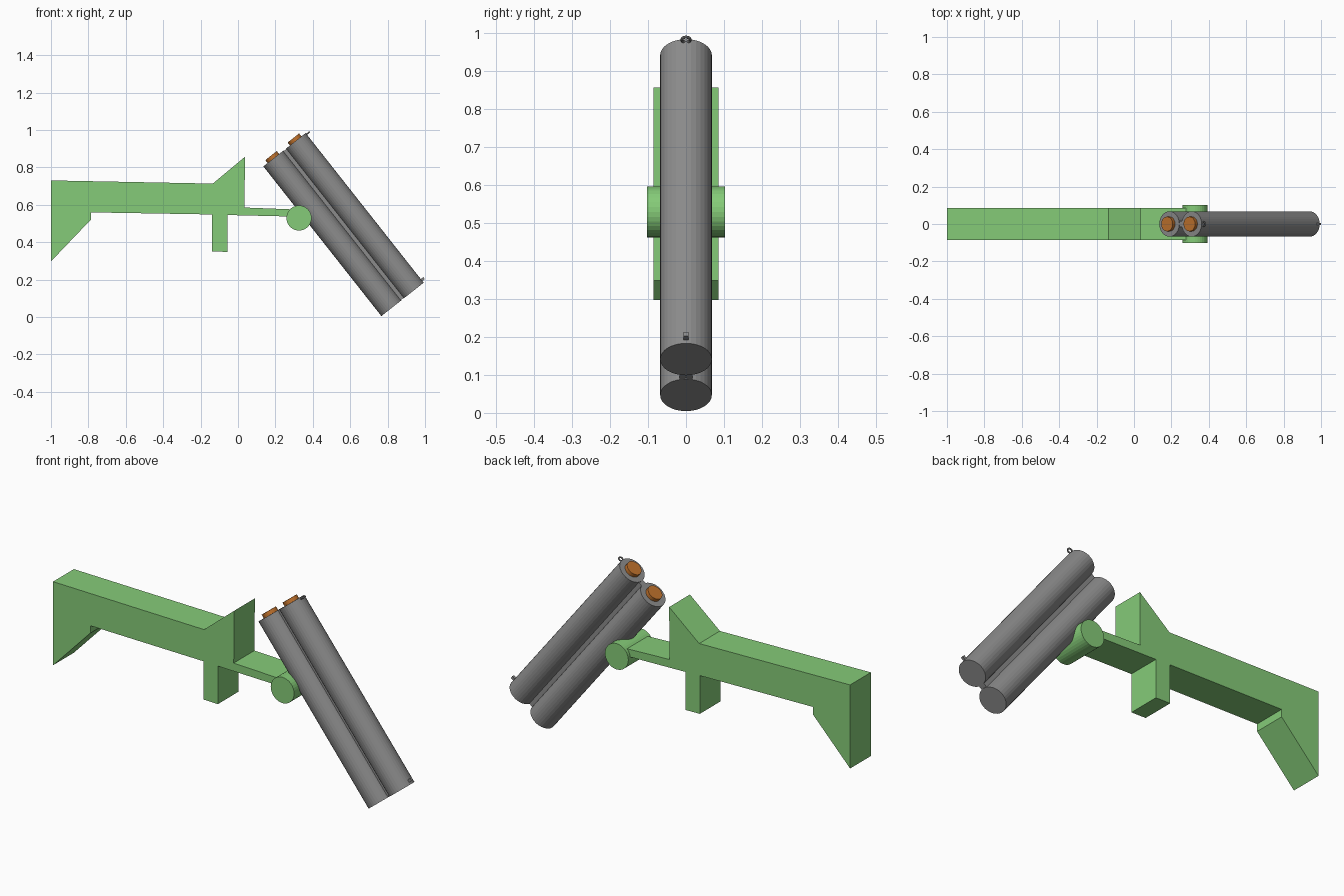
import bpy, bmesh, math
from mathutils import Vector, Matrix

if "Cube" in bpy.data.objects:
    bpy.data.objects.remove(bpy.data.objects["Cube"])

def material(name, color):
    m = bpy.data.materials.new(name)
    m.diffuse_color = (*color, 1)
    m.use_nodes = True
    m.node_tree.nodes["Principled BSDF"].inputs["Base Color"].default_value = m.diffuse_color
    return m

GREEN = material("green", (0.235, 0.597, 0.188))
GREY = material("steel grey", (0.26, 0.26, 0.26))
ORANGE = material("copper orange", (0.53, 0.17, 0.026))

# Barrel frame: D runs to the muzzle, P points from the lower to the upper barrel
D = Vector((0.619, 0, -0.785)).normalized()
P = Vector((-D.z, 0, D.x))
Y = Vector((0, 1, 0))
FRAME = Matrix((P, Y, D)).transposed()      # local x = P, y = Y, z = D
BREECH = Vector((0.189, 0, 0.847))          # breech centre of the lower barrel
LENGTH, RADIUS, SPACING = 1.019, 0.068, 0.152

def finish(ob, name, mat):
    ob.name = name
    ob.data.materials.append(mat)
    return ob

def cylinder(name, a, b, r, mat, sides=32):
    axis = b - a
    bpy.ops.mesh.primitive_cylinder_add(vertices=sides, radius=r, depth=axis.length,
                                        location=(a + b) / 2,
                                        rotation=axis.to_track_quat('Z', 'Y').to_euler())
    return finish(bpy.context.object, name, mat)

def box(name, center, size, mat):
    bpy.ops.mesh.primitive_cube_add(size=1, location=center, rotation=FRAME.to_euler())
    bpy.context.object.scale = size
    return finish(bpy.context.object, name, mat)

def at(p, d):
    """Point at p across and d along the barrels."""
    return BREECH + P * p + D * d

# Stock, trigger block, raised breech wedge and hinge arm as one extruded profile
profile = [(-1, 0.73), (-0.135, 0.713), (0.037, 0.856), (0.035, 0.585), (0.32, 0.574),
           (0.32, 0.536), (-0.056, 0.545), (-0.056, 0.348), (-0.139, 0.35),
           (-0.139, 0.548), (-0.786, 0.559), (-0.786, 0.521), (-1, 0.297)]
bm = bmesh.new()
face = bm.faces.new([bm.verts.new((x, -0.085, z)) for x, z in profile])
ext = bmesh.ops.extrude_face_region(bm, geom=[face])
bmesh.ops.translate(bm, vec=(0, 0.17, 0),
                    verts=[g for g in ext["geom"] if isinstance(g, bmesh.types.BMVert)])
bmesh.ops.recalc_face_normals(bm, faces=bm.faces)
mesh = bpy.data.meshes.new("stock")
bm.to_mesh(mesh)
bm.free()
stock = bpy.data.objects.new("stock", mesh)
bpy.context.collection.objects.link(stock)
finish(stock, "stock", GREEN)

# Hinge drum
cylinder("hinge", Vector((0.326, -0.102, 0.529)), Vector((0.326, 0.102, 0.529)), 0.067, GREEN)

# Barrels with a cartridge base showing at each breech
for name, p in (("lower", 0), ("upper", SPACING)):
    cylinder(name + "_barrel", at(p, 0), at(p, LENGTH), RADIUS, GREY)
    cylinder(name + "_cartridge", at(p, -0.02), at(p, 0.05), 0.039, ORANGE)

# Rib joining the barrels
box("rib", at(SPACING / 2, LENGTH / 2), (0.06, 0.034, LENGTH - 0.006), GREY)

# Ring sight at the breech and post sight at the muzzle
bpy.ops.mesh.primitive_torus_add(major_segments=16, minor_segments=8, major_radius=0.011,
                                 minor_radius=0.004, location=at(SPACING + RADIUS + 0.008, 0.008),
                                 rotation=FRAME.to_euler())
finish(bpy.context.object, "ring_sight", GREY)
box("post_sight", at(SPACING + RADIUS + 0.006, LENGTH - 0.018), (0.022, 0.013, 0.014), GREY)
